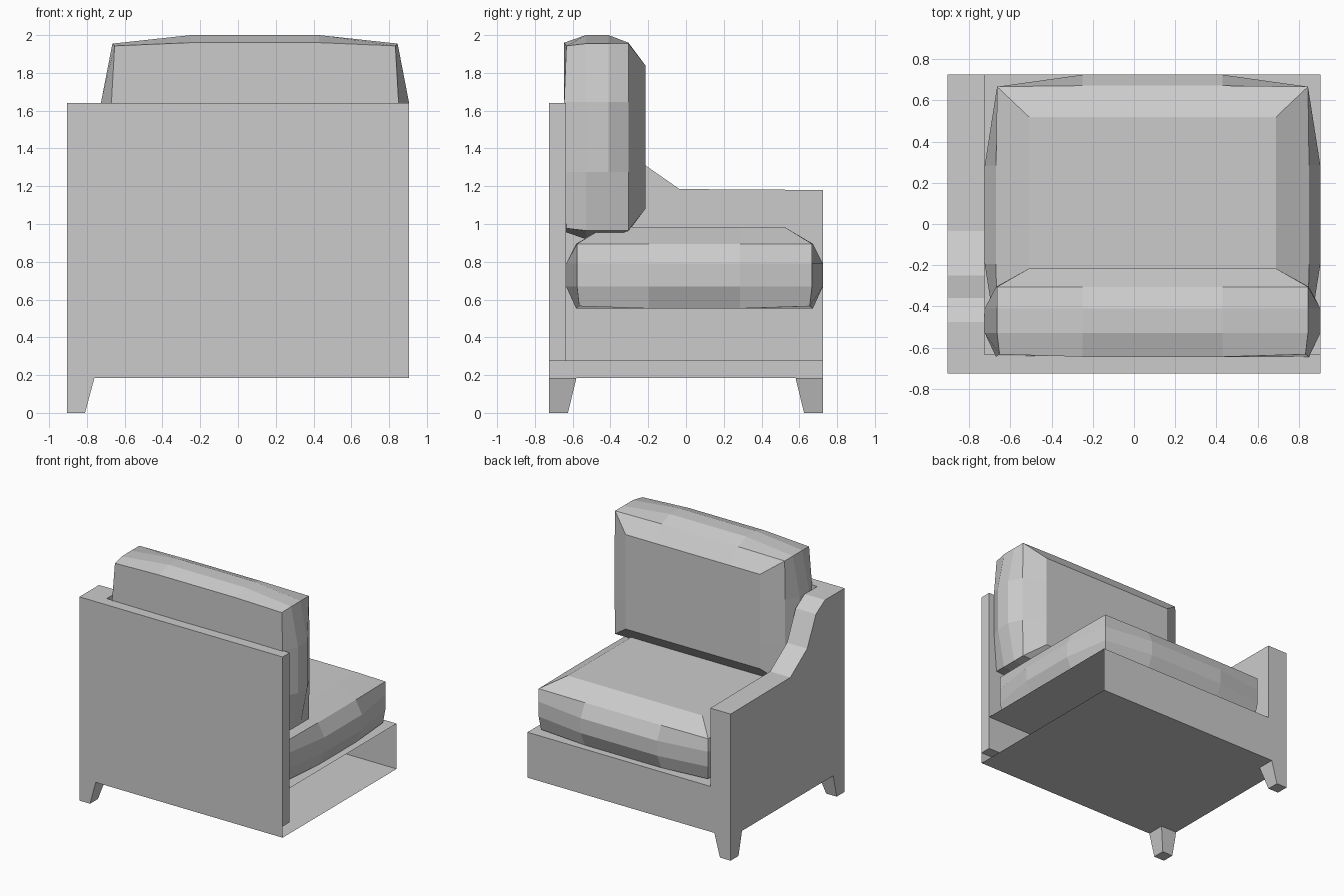
import bpy, bmesh

if "Cube" in bpy.data.objects:
    bpy.data.objects.remove(bpy.data.objects["Cube"])

X0, X1, Y = -0.905, 0.905, 0.725      # outer footprint
AX, BY = -0.725, -0.635               # inner faces of arm and back
Z0, ZS, ZD = 0.185, 0.275, 0.55       # floor, slab bottom, deck


def make(name, verts, faces, fix=True):
    bm = bmesh.new()
    vs = [bm.verts.new(v) for v in verts]
    for f in faces:
        bm.faces.new([vs[i] for i in f])
    if fix:
        bmesh.ops.recalc_face_normals(bm, faces=bm.faces)
    me = bpy.data.meshes.new(name)
    bm.to_mesh(me)
    bm.free()
    ob = bpy.data.objects.new(name, me)
    bpy.context.collection.objects.link(ob)
    return ob


def loft(name, rings):
    n = len(rings[0])
    faces = [tuple(range(n)), tuple(range((len(rings) - 1) * n, len(rings) * n))]
    for k in range(len(rings) - 1):
        for i in range(n):
            j = (i + 1) % n
            faces.append((k * n + i, k * n + j, (k + 1) * n + j, (k + 1) * n + i))
    return make(name, [p for r in rings for p in r], faces)


def rect(xa, xb, ya, yb, z):
    return [(xa, ya, z), (xb, ya, z), (xb, yb, z), (xa, yb, z)]


# Back panel
loft("back_panel", [rect(AX, X1, -Y, BY, ZS), rect(AX, X1, -Y, BY, 1.64)])

# Arm with a swept-down top profile
profile = [(-Y, ZS), (Y, ZS), (Y, 1.18), (-0.035, 1.185), (-0.25, 1.335),
           (-0.36, 1.57), (-0.475, 1.64), (-Y, 1.64)]
loft("arm", [[(x, y, z) for y, z in profile] for x in (X0, AX)])

# Thin base shell: floor, outer skirt on three sides, open on the right
make("base_shell", rect(X0, X1, -Y, Y, Z0) + rect(X0, X1, -Y, Y, ZS),
     [(0, 1, 2, 3), (0, 1, 5, 4), (0, 3, 7, 4), (3, 2, 6, 7)])

# Front rail and the deck under the cushion
make("front_rail_and_deck",
     [(AX, Y, ZS), (X1, Y, ZS), (X1, Y, ZD), (AX, Y, ZD), (X1, BY, ZD), (AX, BY, ZD)],
     [(0, 1, 2, 3), (3, 2, 4, 5)])

# Tapered feet under the arm
for name, s in (("back_foot", -1), ("front_foot", 1)):
    loft(name, [rect(X0, -0.81, s * Y, s * 0.625, 0),
                rect(X0, -0.76, s * Y, s * 0.58, Z0)])


def cushion(name, half, mid, corner_inset, top_inset, levels, place):
    """Puffed box: rings of corners plus two bulged points per side."""
    a, b = half
    c = corner_inset
    # (corner inset u, v), (side inset u, v), thickness at corner, at side
    spec = [((c[0] + .012, c[1] + .012), (c[0] - .005, c[1] - .005), levels[0] + .012, levels[0]),
            (c, (0, 0), levels[1], levels[1]),
            (c, (0, 0), levels[2], levels[2]),
            (c, (c[0] - .005, c[1] - .005), levels[3], levels[3]),
            (top_inset, top_inset, levels[4], levels[4])]
    rings = []
    for (cu, cv), (su, sv), tc, ts in spec:
        A, B, sa, sb = a - cu, b - cv, a - su, b - sv
        m, n = mid
        pts = [(-A, -B, tc), (-m, -sb, ts), (m, -sb, ts),
               (A, -B, tc), (sa, -n, ts), (sa, n, ts),
               (A, B, tc), (m, sb, ts), (-m, sb, ts),
               (-A, B, tc), (-sa, n, ts), (-sa, -n, ts)]
        rings.append([place(*p) for p in pts])
    return loft(name, rings)


# Seat and back cushions
cushion("seat_cushion", (0.815, 0.68), (0.34, 0.24), (0.06, 0.058), (0.215, 0.205),
        (0.553, 0.67, 0.79, 0.895, 0.985),
        lambda u, v, t: (0.09 + u, 0.045 + v, t))
cushion("back_cushion", (0.815, 0.54), (0.34, 0.185), (0.06, 0.045), (0.217, 0.16),
        (-0.645, -0.53, -0.41, -0.305, -0.215),
        lambda u, v, t: (0.09 + u, t, 1.46 + v))
